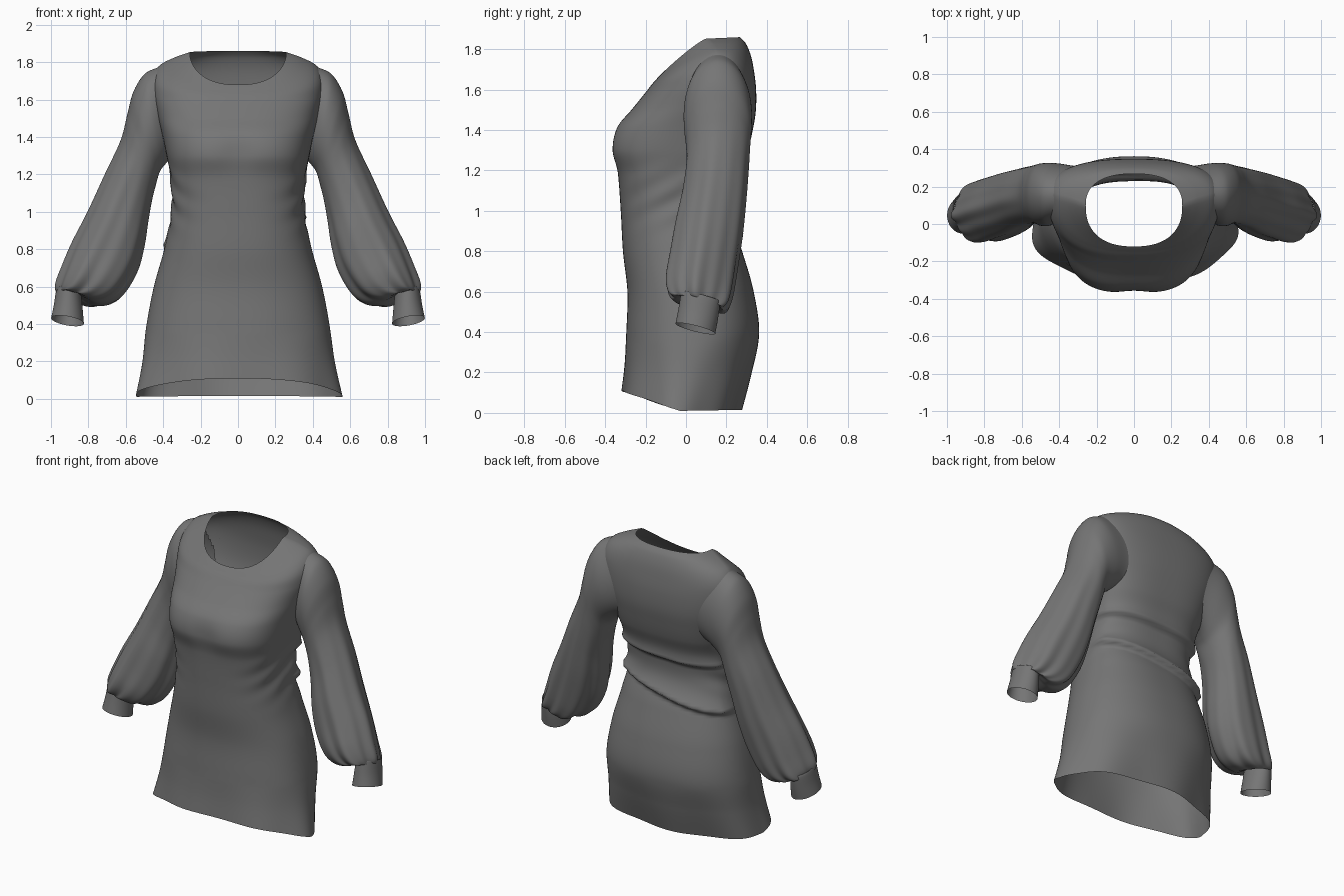
import bpy, bmesh, math
from mathutils import Vector
from mathutils.bvhtree import BVHTree

if "Cube" in bpy.data.objects:
    bpy.data.objects.remove(bpy.data.objects["Cube"])

cloth = bpy.data.materials.new("dark_cloth")
cloth.diffuse_color = (.18, .18, .18, 1)
cloth.use_nodes = True
cloth.node_tree.nodes["Principled BSDF"].inputs["Base Color"].default_value = cloth.diffuse_color


def smooth_rows(rows, steps):
    """Catmull-Rom interpolation between rows of section values."""
    out = []
    last = len(rows) - 1
    for i in range(last):
        a, b, c, d = (rows[max(0, min(last, i + k))] for k in (-1, 0, 1, 2))
        for s in range(steps):
            t = s / steps
            out.append([0.5 * (2 * q + (r - p) * t + (2 * p - 5 * q + 4 * r - w) * t * t
                               + (3 * q - p - 3 * r + w) * t ** 3)
                        for p, q, r, w in zip(a, b, c, d)])
    out.append(list(rows[-1]))
    return out


def loft(name, rings, skip=None):
    """Skin closed rings into an open tube; skip(center) removes faces.
    Returns a search tree of the unbroken surface."""
    bm = bmesh.new()
    vs = [[bm.verts.new(p) for p in ring] for ring in rings]
    n = len(vs[0])
    for lo, hi in zip(vs, vs[1:]):
        for j in range(n):
            bm.faces.new((lo[j], lo[(j + 1) % n], hi[(j + 1) % n], hi[j]))
    bmesh.ops.recalc_face_normals(bm, faces=bm.faces)
    tree = BVHTree.FromBMesh(bm)
    if skip:
        gone = [f for f in bm.faces if skip(f.calc_center_median())]
        bmesh.ops.delete(bm, geom=gone, context='FACES')
    me = bpy.data.meshes.new(name)
    bm.to_mesh(me)
    bm.free()
    me.materials.append(cloth)
    bpy.context.collection.objects.link(bpy.data.objects.new(name, me))
    for p in me.polygons:
        p.use_smooth = True
    return tree


def power(v, e):
    return math.copysign(abs(v) ** e, v)


def fold(d, size, fade):
    """Cloth tuck: bulges above the line, drops sharply under it."""
    if d > 0:
        return size * math.exp(-d / fade)
    return size * max(0, 1 + d / 0.03) - 0.3 * size * math.exp(d / 0.06) * min(1, -d / 0.03)


# Dress body sections: half width, front y, back y, side y, front z, side z, back z, squareness
BODY = [
    (.550, -.32, .270, -.03, .11, .01, .015, 2.05),
    (.515, -.305, .320, .00, .24, .19, .19, 2.15),
    (.490, -.295, .362, .03, .41, .39, .39, 2.25),
    (.450, -.290, .335, .03, .60, .60, .60, 2.3),
    (.395, -.312, .280, .02, .80, .80, .80, 2.4),
    (.355, -.323, .225, .01, 1.0, 1.0, 1.0, 2.6),
    (.360, -.338, .258, .01, 1.18, 1.18, 1.18, 2.8),
    (.382, -.370, .305, .05, 1.30, 1.30, 1.30, 2.9),
    (.405, -.345, .332, .10, 1.41, 1.41, 1.41, 2.8),
    (.435, -.270, .346, .14, 1.50, 1.52, 1.50, 2.6),
    (.458, -.205, .347, .155, 1.58, 1.63, 1.60, 2.5),
    (.455, -.170, .337, .16, 1.625, 1.72, 1.69, 2.5),
    (.420, -.148, .322, .15, 1.65, 1.782, 1.765, 2.4),
    (.340, -.132, .298, .13, 1.668, 1.825, 1.825, 2.4),
    (.258, -.120, .268, .10, 1.68, 1.853, 1.86, 2.4),
]
N = 128
rings = []
for hw, yf, yb, yc, zf, zs, zb, n in smooth_rows(BODY, 14):
    ring = []
    for j in range(N):
        t = 2 * math.pi * j / N
        c, s = math.cos(t), math.sin(t)
        x = hw * power(c, 2 / n)
        y = yc + (yb - yc if s > 0 else yc - yf) * power(s, 2 / n)
        z = zs + ((zb if s > 0 else zf) - zs) * abs(s)
        # waist tucks across the back, fading out at the sides
        w = max(0, min(1, (s + .05) * 2))
        d = w * (fold(z - .90 - .2 * x, .036, .07) + fold(z - 1.14 - .05 * x, .028, .06))
        # diagonal drag lines at the flanks and soft hem waves
        flank = math.exp(-((z - 1.05) / .13) ** 2) * abs(c) ** 3
        d += .006 * flank * math.sin(45 * z - 25 * y)
        d += .010 * max(0, 1 - z / .35) * math.cos(7 * t + .6)
        # shallow hollow between the two sides of the bust
        if s < 0:
            d -= .014 * math.exp(-((z - 1.31) / .09) ** 2 - (x / .09) ** 2)
        ring.append((x + d * c, y + d * s, z))
    rings.append(ring)


def in_armhole(p):
    return abs(p.x) > .2 and ((p.y - .155) / .125) ** 2 + ((p.z - 1.525) / .21) ** 2 < 1


body_tree = loft("dress_body", rings, in_armhole)

# Sleeve sections: outer x, z, inner x, z, front y, back y, pleat depth
SLEEVE = [
    (.425, 1.772, .370, 1.28, .005, .31, 0),
    (.500, 1.735, .395, 1.25, -.010, .325, 0),
    (.560, 1.640, .420, 1.21, -.01, .325, 0),
    (.592, 1.520, .440, 1.14, .00, .318, 0),
    (.628, 1.380, .460, 1.06, .00, .312, .01),
    (.710, 1.200, .480, .95, -.02, .302, .025),
    (.800, 1.000, .500, .82, -.055, .285, .035),
    (.885, .830, .535, .69, -.08, .262, .045),
    (.942, .690, .600, .575, -.10, .240, .06),
    (.968, .615, .670, .518, -.095, .220, .08),
    (.970, .575, .760, .508, -.07, .190, .09),
    (.962, .565, .842, .550, -.015, .160, .03),
]
CUFF = [
    (.962, .565, .848, .550, -.012, .158, 0),
    (.968, .587, .842, .572, -.022, .165, 0),
    (.974, .570, .838, .553, -.026, .168, 0),
    (.985, .500, .830, .475, -.038, .158, 0),
    (.999, .432, .824, .402, -.052, .145, 0),
]


def tube(rows, steps, side):
    out = []
    for xo, zo, xi, zi, yf, yb, pleat in smooth_rows(rows, steps):
        tilt = .25 * max(0, min(1, (1.2 - zo) / .5))
        ring = []
        for j in range(96):
            t = 2 * math.pi * j / 96
            r = 1 + pleat * (.7 * math.cos(6 * t + .5) + .4 * math.cos(11 * t + 1.3)) - .3 * pleat
            c, s = r * math.cos(t), r * math.sin(t)
            y = (yf + yb) / 2 + s * (yb - yf) / 2
            z = (zo + zi) / 2 + c * (zo - zi) / 2 - tilt * s * (yb - yf) / 2
            ring.append(Vector((side * ((xo + xi) / 2 + c * (xo - xi) / 2), y, z)))
        out.append(ring)
    return out


def sew_to_body(rings, side, reach=20):
    """Lay the first ring on the body surface and ease the next ones into it."""
    for j, p in enumerate(rings[0]):
        hit = body_tree.ray_cast(Vector((side * 1.5, p.y, p.z)), Vector((-side, 0, 0)))[0]
        if hit is None:
            continue
        dx = hit.x - p.x
        for k in range(reach):
            rings[k][j].x += dx * (1 - k / reach) ** 2
    return rings


# Balloon sleeves and cuffs on both sides
for label, side in (("right", 1), ("left", -1)):
    loft(label + "_sleeve", sew_to_body(tube(SLEEVE, 8, side), side))
    loft(label + "_cuff", tube(CUFF, 4, side))
